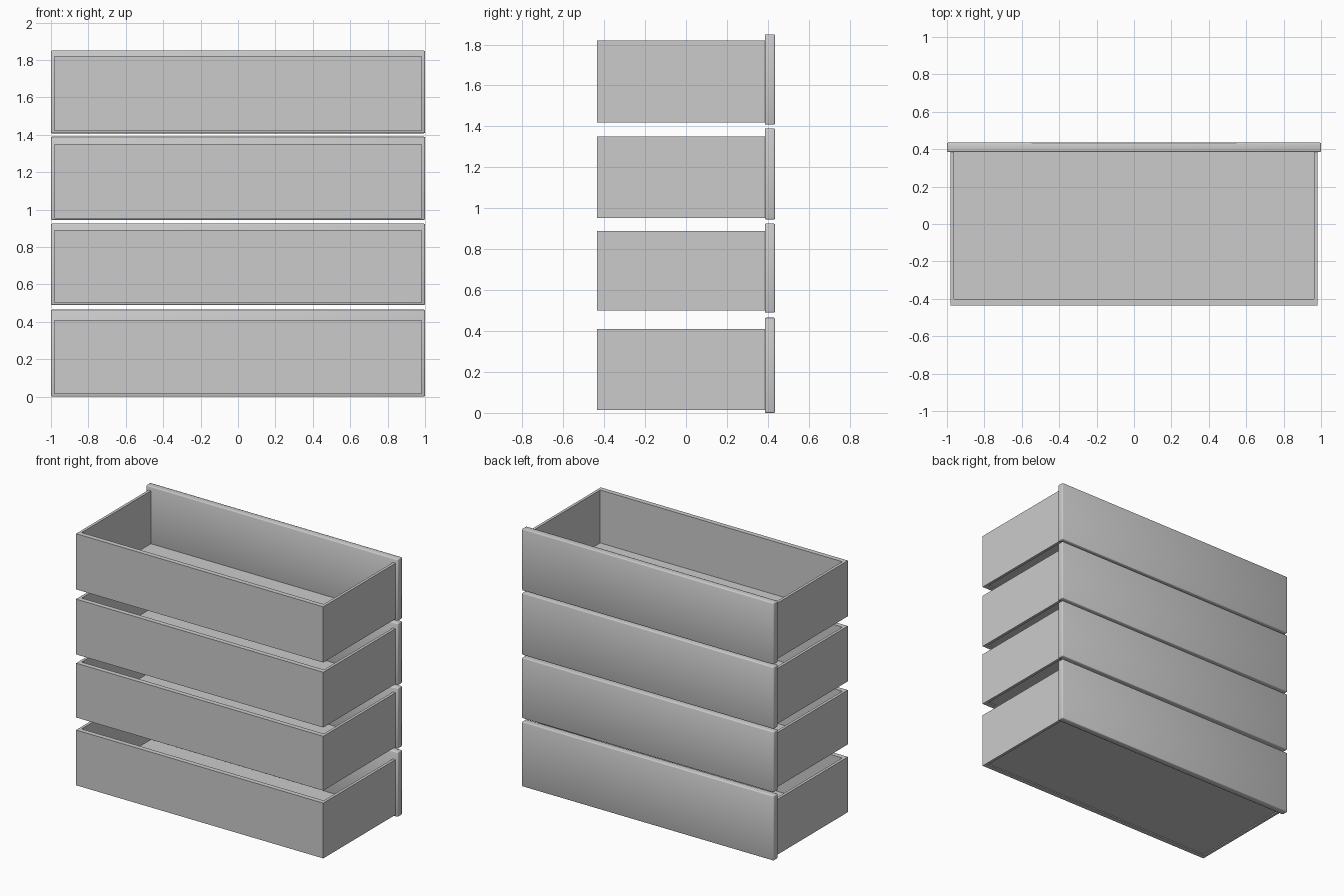
import bpy

if "Cube" in bpy.data.objects:
    bpy.data.objects.remove(bpy.data.objects["Cube"])

# Each drawer: panel bottom, panel top, box bottom, box top
DRAWERS = [
    (0.00, 0.465, 0.013, 0.41),
    (0.49, 0.925, 0.50, 0.89),
    (0.945, 1.39, 0.953, 1.35),
    (1.408, 1.85, 1.42, 1.82),
]
Y_REAR, Y_PANEL, Y_FACE = -0.435, 0.385, 0.435
X_OUT, X_IN = 0.982, 0.962
WALL_Y = 0.035


def box(name, lo, hi):
    bpy.ops.mesh.primitive_cube_add(
        size=1, location=[(a + b) / 2 for a, b in zip(lo, hi)])
    ob = bpy.context.object
    ob.name = name
    ob.scale = [b - a for a, b in zip(lo, hi)]
    bpy.ops.object.transform_apply(location=False, rotation=False, scale=True)
    return ob


for i, (p0, p1, b0, b1) in enumerate(DRAWERS, 1):
    # Rounded, smooth-shaded drawer front
    panel = box(f"drawer_panel_{i}", (-1, Y_PANEL, p0), (1, Y_FACE, p1))
    bev = panel.modifiers.new("rounded_edges", "BEVEL")
    bev.width = 0.006
    bev.segments = 2
    bpy.ops.object.shade_smooth()

    # Side walls, mirrored across x = 0
    side = box(f"drawer_sides_{i}", (X_IN, Y_REAR, b0), (X_OUT, Y_PANEL, b1))
    side.data.transform(side.matrix_world)
    side.location = (0, 0, 0)
    side.modifiers.new("both_sides", "MIRROR")

    # End wall opposite the panel
    box(f"drawer_end_{i}", (-X_IN, Y_REAR, b0), (X_IN, Y_REAR + WALL_Y, b1))

    # Thin bottom board, slightly recessed
    box(f"drawer_bottom_{i}", (-X_IN, Y_REAR + WALL_Y, b0 + 0.008),
        (X_IN, Y_PANEL, b0 + 0.02))
